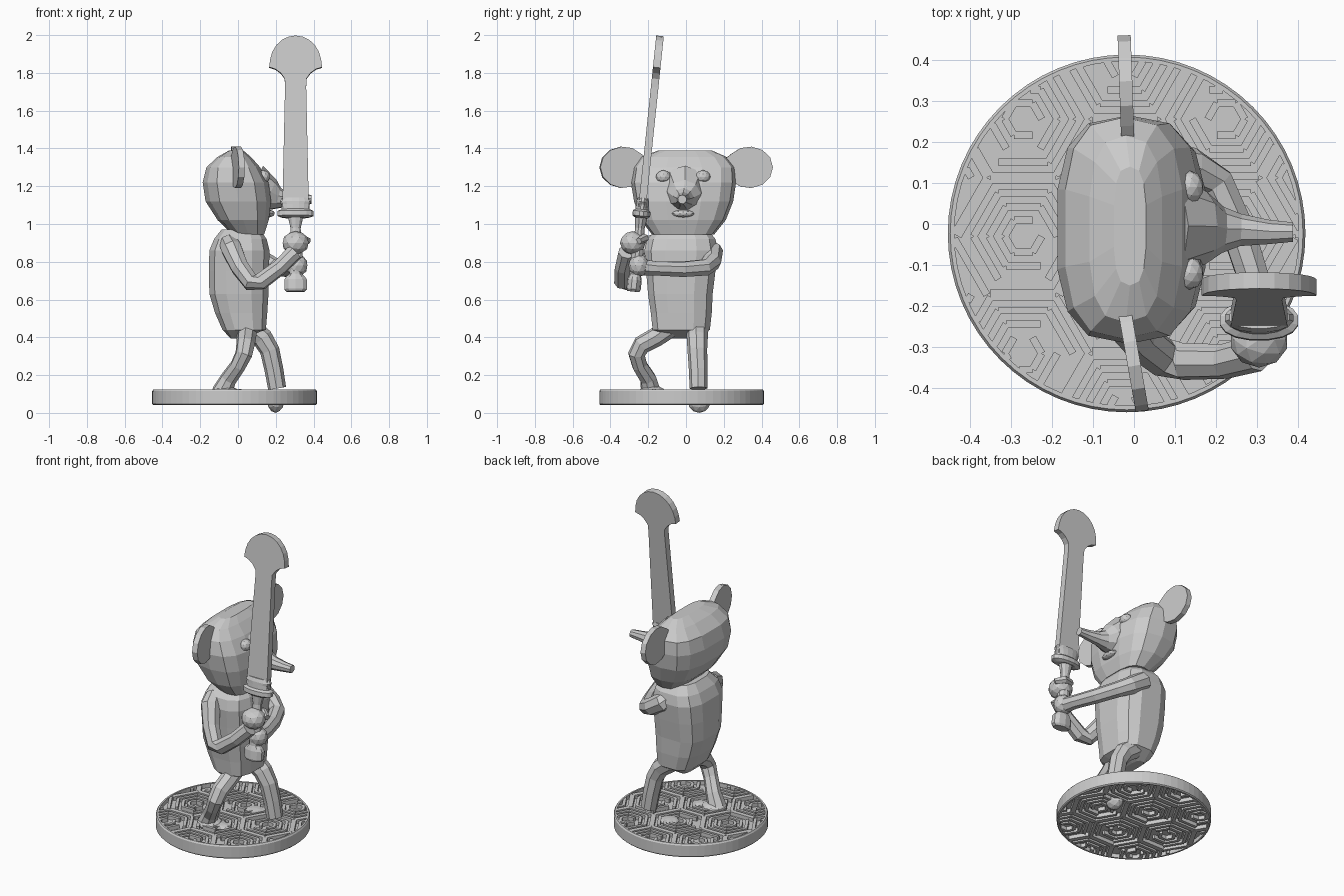
import bpy, bmesh, math
from mathutils import Vector, Matrix

TILT = Matrix.Translation((0.305, -0.278, 0.65)) @ Matrix.Rotation(-0.104, 4, 'X')


def make(name, bm, matrix=None):
    bmesh.ops.recalc_face_normals(bm, faces=bm.faces)
    if matrix:
        bm.transform(matrix)
    me = bpy.data.meshes.new(name)
    bm.to_mesh(me)
    bm.free()
    ob = bpy.data.objects.new(name, me)
    bpy.context.collection.objects.link(ob)
    return ob


def skin(bm, rings):
    """Bridge rings of points and cap both ends."""
    vs = [[bm.verts.new(p) for p in r] for r in rings]
    n = len(vs[0])
    for a, b in zip(vs, vs[1:]):
        for i in range(n):
            j = (i + 1) % n
            bm.faces.new((a[i], a[j], b[j], b[i]))
    bm.faces.new(vs[0])
    bm.faces.new(vs[-1])


def loft(name, rows, n=14, power=0.7, matrix=None):
    """Rows of z, x0, x1, y0, y1 as rounded-box cross-sections."""
    def sp(v):
        return math.copysign(abs(v) ** power, v)
    rings = []
    for z, x0, x1, y0, y1 in rows:
        rings.append([((x0 + x1) / 2 + (x1 - x0) / 2 * sp(math.cos(t)),
                       (y0 + y1) / 2 + (y1 - y0) / 2 * sp(math.sin(t)), z)
                      for t in (2 * math.pi * (i + 0.5) / n for i in range(n))])
    bm = bmesh.new()
    skin(bm, rings)
    return make(name, bm, matrix)


def tube(name, pts, n=8):
    """Limb along points x, y, z, radius."""
    P = [Vector(p[:3]) for p in pts]
    rings, ref = [], None
    for i, p in enumerate(P):
        t = (P[min(i + 1, len(P) - 1)] - P[max(i - 1, 0)]).normalized()
        ref = t.orthogonal() if ref is None else ref - t * ref.dot(t)
        ref.normalize()
        side = t.cross(ref)
        rings.append([p + (ref * math.cos(a) + side * math.sin(a)) * pts[i][3]
                      for a in (2 * math.pi * k / n for k in range(n))])
    bm = bmesh.new()
    skin(bm, rings)
    return make(name, bm)


def blob(name, loc, size, sub=2):
    bm = bmesh.new()
    bmesh.ops.create_icosphere(bm, subdivisions=sub, radius=1)
    return make(name, bm, Matrix.Translation(loc) @ Matrix.Diagonal((*size, 1)))


def plate(name, outline, thick, matrix):
    """Flat outline in x-z, given thickness in y."""
    bm = bmesh.new()
    skin(bm, [[(x, s * thick / 2, z) for x, z in outline] for s in (-1, 1)])
    return make(name, bm, matrix)


# Base: rim, inner slab and hexagonal maze ridges on both sides
CX, CY, R = -0.018, -0.023, 0.436
bm = bmesh.new()
N = 64
prof = [(R, 0.048), (R, 0.115), (R - 0.006, 0.124), (R - 0.016, 0.124), (R - 0.016, 0.098),
        (0, 0.098), (0, 0.066), (R - 0.016, 0.066), (R - 0.016, 0.042), (R - 0.006, 0.042)]
vs = [[bm.verts.new((CX + r * math.cos(2 * math.pi * k / N), CY + r * math.sin(2 * math.pi * k / N), z))
       for r, z in prof] for k in range(N)]
for k in range(N):
    for i in range(len(prof)):
        j = (i + 1) % len(prof)
        bm.faces.new((vs[k][i], vs[k][j], vs[(k + 1) % N][j], vs[(k + 1) % N][i]))
bmesh.ops.remove_doubles(bm, verts=bm.verts, dist=1e-5)
make("base_disc", bm)

bm = bmesh.new()
HEX, C, RIN = 0.165, Vector((CX, CY)), R - 0.014
W = 0.009


def ridge(a, b):
    """Add a bar clipped to the disc."""
    d = b - a
    f = a - C
    A, B, K = d.dot(d), 2 * f.dot(d), f.dot(f) - RIN ** 2
    disc = B * B - 4 * A * K
    if disc <= 0:
        return
    q = math.sqrt(disc)
    t0, t1 = max(0, (-B - q) / (2 * A)), min(1, (-B + q) / (2 * A))
    if t1 - t0 < 0.05:
        return
    a, b = a + d * t0, a + d * t1
    s = Vector((-d.y, d.x)).normalized() * W
    skin(bm, [[(*p, z) for p in (a - s, b - s, b + s, a + s)] for z in (0.043, 0.121)])


for i in range(-3, 5):
    for j in range(-4, 5):
        c = Vector((-0.27 + i * HEX * 1.5, -0.03 + (j + 0.5 * (i % 2)) * HEX * math.sqrt(3)))
        for ring, r in enumerate((0.045, 0.083, 0.121, 0.159)):
            for k in range(6):
                if (k + ring + i + j) % 6 == 0:
                    continue  # opening in the maze
                ridge(*(c + r * Vector((math.cos(m * math.pi / 3), math.sin(m * math.pi / 3)))
                        for m in (k, k + 1)))
make("base_maze_ridges", bm)

# Body and head
loft("body", [(0.395, -0.04, 0.02, -0.12, 0.06), (0.44, -0.085, 0.15, -0.18, 0.13),
              (0.53, -0.125, 0.158, -0.19, 0.14), (0.63, -0.155, 0.165, -0.205, 0.145),
              (0.75, -0.158, 0.168, -0.215, 0.16), (0.86, -0.155, 0.17, -0.225, 0.172),
              (0.92, -0.13, 0.155, -0.21, 0.16), (0.97, -0.09, 0.12, -0.16, 0.12)], 12, 0.65)
loft("head", [(0.945, -0.03, 0.14, -0.18, 0.15), (1.02, -0.11, 0.165, -0.24, 0.21),
              (1.12, -0.175, 0.178, -0.275, 0.25), (1.22, -0.19, 0.165, -0.292, 0.265),
              (1.3, -0.17, 0.12, -0.28, 0.26), (1.355, -0.11, 0.07, -0.24, 0.215),
              (1.388, -0.05, 0.03, -0.15, 0.14)], 14, 0.7)
tube("snout", [(0.08, -0.01, 1.19, 0.13), (0.17, -0.01, 1.15, 0.09), (0.215, -0.015, 1.135, 0.057),
               (0.26, -0.015, 1.13, 0.04), (0.33, -0.02, 1.13, 0.03), (0.388, -0.02, 1.13, 0.024)], 9)
blob("mouth", (0.165, -0.015, 1.055), (0.03, 0.06, 0.02))
for s, tag in ((-1, "near"), (1, "far")):
    blob("eye_" + tag, (0.135, -0.015 + s * 0.105, 1.25), (0.035, 0.04, 0.035))

# Ears: thin rounded plates narrowing into the head
ear = [(0.0, -0.045), (0.0, 0.04)] + [
    (0.135 + 0.125 * math.cos(a), 0.11 * math.sin(a))
    for a in (math.radians(140 - 28 * k) for k in range(11))]
for name, loc, ang in (("ear_far", (-0.015, 0.2, 1.3), 92), ("ear_near", (-0.025, -0.2, 1.3), -80)):
    plate(name, ear, 0.032, Matrix.Translation(loc) @ Matrix.Rotation(math.radians(ang), 4, 'Z'))

# Arms and hands on the grip
tube("arm_near", [(-0.05, -0.16, 0.9, 0.05), (-0.035, -0.22, 0.87, 0.058), (0.01, -0.28, 0.77, 0.05),
                  (0.07, -0.325, 0.69, 0.048), (0.12, -0.335, 0.695, 0.046),
                  (0.22, -0.335, 0.77, 0.043), (0.3, -0.315, 0.85, 0.045)])
blob("hand_near", (0.305, -0.282, 0.9), (0.072, 0.068, 0.062))
tube("thumb_near", [(0.27, -0.24, 0.93, 0.025), (0.33, -0.22, 0.925, 0.024), (0.375, -0.25, 0.91, 0.018)], 6)
tube("arm_far", [(0.03, 0.1, 0.88, 0.05), (0.06, 0.14, 0.85, 0.058), (0.14, 0.135, 0.8, 0.052),
                 (0.2, 0.1, 0.77, 0.046), (0.255, -0.02, 0.76, 0.043),
                 (0.3, -0.16, 0.765, 0.04), (0.31, -0.22, 0.77, 0.045)])
blob("hand_far", (0.312, -0.25, 0.78), (0.058, 0.055, 0.06))

# Legs and feet; the front foot pokes through the base
tube("leg_front", [(0.06, 0.06, 0.45, 0.06), (0.13, 0.06, 0.395, 0.056), (0.168, 0.06, 0.33, 0.052),
                   (0.19, 0.065, 0.23, 0.05), (0.207, 0.067, 0.13, 0.048)])
blob("foot_front", (0.2, 0.07, 0.062), (0.045, 0.062, 0.062))
tube("leg_rear", [(0.05, -0.09, 0.45, 0.055), (0.045, -0.16, 0.4, 0.052), (0.04, -0.235, 0.36, 0.05),
                  (0.03, -0.262, 0.31, 0.046), (0.0, -0.245, 0.25, 0.042),
                  (-0.05, -0.2, 0.18, 0.045), (-0.085, -0.185, 0.11, 0.055)])
blob("foot_rear", (-0.07, -0.18, 0.11), (0.075, 0.075, 0.035))
blob("toes_rear", (0.01, -0.17, 0.108), (0.055, 0.05, 0.018))
blob("ground_patch", (0.04, 0.11, 0.108), (0.06, 0.06, 0.016))

# Sword: fan-tipped blade, oval guard, grip and pommel
half = [(0.07, 0.44), (0.066, 0.62), (0.056, 1.08), (0.058, 1.125), (0.08, 1.155), (0.108, 1.175), (0.14, 1.185)]
arc = [(0.137 * math.cos(a), 1.2 + 0.153 * math.sin(a)) for a in (math.radians(10 + 16 * k) for k in range(11))]
plate("blade", half + arc + [(-x, z) for x, z in reversed(half)], 0.04, TILT)


def disc_rows(rows):
    return [(z, -a, a, -b, b) for z, a, b in rows]


loft("guard", disc_rows([(0.385, 0.07, 0.035), (0.395, 0.097, 0.048), (0.42, 0.097, 0.048), (0.43, 0.076, 0.035),
                         (0.455, 0.076, 0.035), (0.47, 0.085, 0.035), (0.49, 0.074, 0.028)]), 16, 0.9, TILT)
loft("grip", disc_rows([(0.05, 0.034, 0.03), (0.2, 0.038, 0.032), (0.33, 0.028, 0.025), (0.4, 0.045, 0.035)]),
     10, 1, TILT)
loft("pommel", disc_rows([(-0.008, 0.05, 0.032), (0.005, 0.062, 0.038), (0.055, 0.062, 0.038),
                          (0.07, 0.052, 0.034), (0.085, 0.036, 0.03)]), 10, 0.9, TILT)
